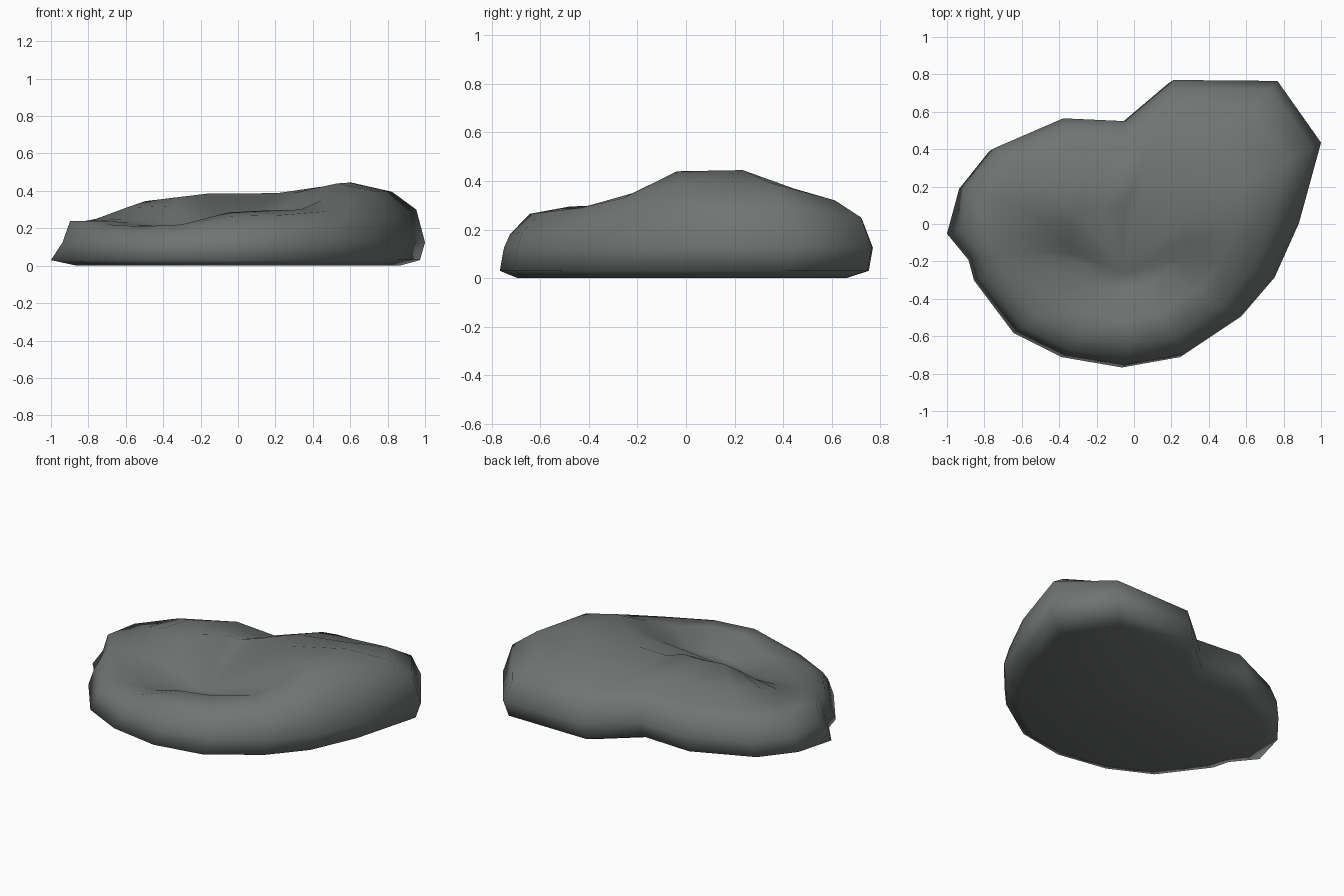
import bpy, bmesh

if "Cube" in bpy.data.objects:
    bpy.data.objects.remove(bpy.data.objects["Cube"])

# Plan outline of the stone, counter-clockwise from the front
outline = [(.26, -.70), (.56, -.50), (.74, -.29), (.87, 0), (.988, .43), (.755, .76),
           (.20, .765), (-.06, .545), (-.39, .56), (-.76, .40), (-.92, .20), (-.95, -.04),
           (-.87, -.18), (-.84, -.29), (-.63, -.57), (-.37, -.70), (-.05, -.755)]

# Surface heights above each outline point: shoulder, rim, crest, ridge and basin
shoulder = [.19, .21, .24, .27, .30, .25, .24, .23, .24, .23, .23, .24, .22, .19, .17, .17, .18]
rim = [.27, .29, .33, .40, .395, .32, .29, .28, .29, .28, .25, .24, .24, .22, .21, .22, .265]
crest = [.295, .30, .35, .44, .445, .37, .325, .315, .33, .345, .31, .25, .23, .22, .21, .22, .285]
slope = [.20, .22, .26, .32, .39, .39, .385, .385, .385, .37, .32, .26, .22, .20, .18, .17, .18]
n = len(outline)
cx, cy = -.05, -.10

bm = bmesh.new()


def ring(scale, heights, dx=0, dy=0):
    """Outline scaled about the basin centre, at the given heights."""
    return [bm.verts.new((cx + (x - cx) * scale + dx, cy + (y - cy) * scale + dy, h))
            for (x, y), h in zip(outline, heights)]


rings = [ring(.89, [0] * n, -.01, -.01),
         ring(1.0, [.03] * n, -.015, -.012),
         ring(1.0, [.125] * n, .012, .005),
         ring(.955, shoulder, .012),
         ring(.83, rim, .012),
         ring(.63, crest),
         ring(.34, slope, 0, -.03)]

# Pointed toe at the left foot
rings[1][11].co.x = -1.0

# Skin the rings, flat underside, basin floor
for a, b in zip(rings, rings[1:]):
    for i in range(n):
        j = (i + 1) % n
        bm.faces.new((a[i], a[j], b[j], b[i]))
bm.faces.new(rings[0][::-1])
floor = bm.verts.new((cx - .01, cy - .16, .19))
for i in range(n):
    bm.faces.new((rings[-1][i], rings[-1][(i + 1) % n], floor))

for f in bm.faces:
    f.smooth = True
mesh = bpy.data.meshes.new("stone")
bm.to_mesh(mesh)
bm.free()
stone = bpy.data.objects.new("stone", mesh)
bpy.context.collection.objects.link(stone)

# Dark slate colour
slate = bpy.data.materials.new("slate")
slate.diffuse_color = (.165, .175, .172, 1)
slate.use_nodes = True
slate.node_tree.nodes["Principled BSDF"].inputs["Base Color"].default_value = slate.diffuse_color
mesh.materials.append(slate)
